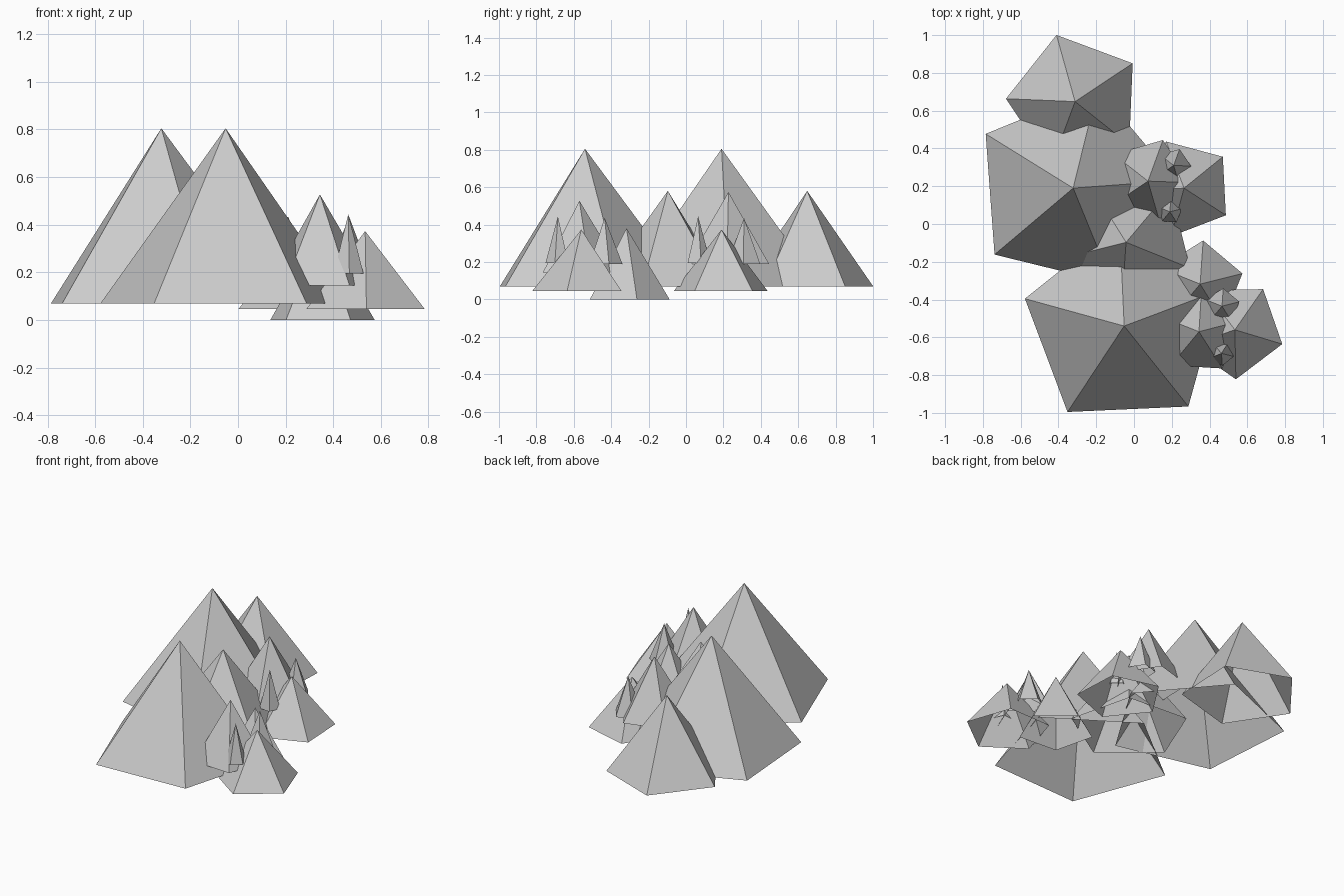
import bpy, bmesh
from math import radians, cos, sin

if "Cube" in bpy.data.objects:
    bpy.data.objects.remove(bpy.data.objects["Cube"])


def peak(name, x, y, base, top, radius, turn, sides=5):
    """Open-bottomed flat-faced pyramid with its first corner at angle 'turn'."""
    bm = bmesh.new()
    apex = bm.verts.new((0, 0, top - base))
    ring = []
    for i in range(sides):
        a = radians(turn + i * 360 / sides)
        ring.append(bm.verts.new((radius * cos(a), radius * sin(a), 0)))
    for i in range(sides):
        bm.faces.new((ring[i], ring[(i + 1) % sides], apex))
    mesh = bpy.data.meshes.new(name)
    bm.to_mesh(mesh)
    bm.free()
    ob = bpy.data.objects.new(name, mesh)
    ob.location = (x, y, base)
    bpy.context.collection.objects.link(ob)
    return ob


# Two tall mountains
peak("large_peak_front", -0.052, -0.54, 0.07, 0.805, 0.545, 20.6)
peak("large_peak_back", -0.322, 0.19, 0.07, 0.805, 0.545, 4.2)

# Two mid-size mountains
peak("medium_peak_back", -0.312, 0.648, 0.07, 0.58, 0.366, 33.6)
peak("medium_peak_middle", -0.042, -0.097, 0.07, 0.58, 0.366, 50)

# Foothills
peak("foothill_front", 0.534, -0.56, 0.045, 0.373, 0.262, 55.2)
peak("foothill_back", 0.265, 0.19, 0.045, 0.373, 0.264, 39)

# Steeper small peaks
peak("small_peak_low", 0.35, -0.318, 0.0, 0.38, 0.231, 14)
peak("small_peak_front", 0.344, -0.57, 0.145, 0.527, 0.231, 14.5)
peak("small_peak_back", 0.074, 0.227, 0.19, 0.574, 0.231, -2)

# Thin spikes
peak("spike_front_a", 0.463, -0.685, 0.195, 0.444, 0.066, -14)
peak("spike_front_b", 0.466, -0.435, 0.19, 0.436, 0.095, 14.3)
peak("spike_back_a", 0.19, 0.065, 0.195, 0.444, 0.066, 14)
peak("spike_back_b", 0.21, 0.31, 0.19, 0.436, 0.092, -2)
